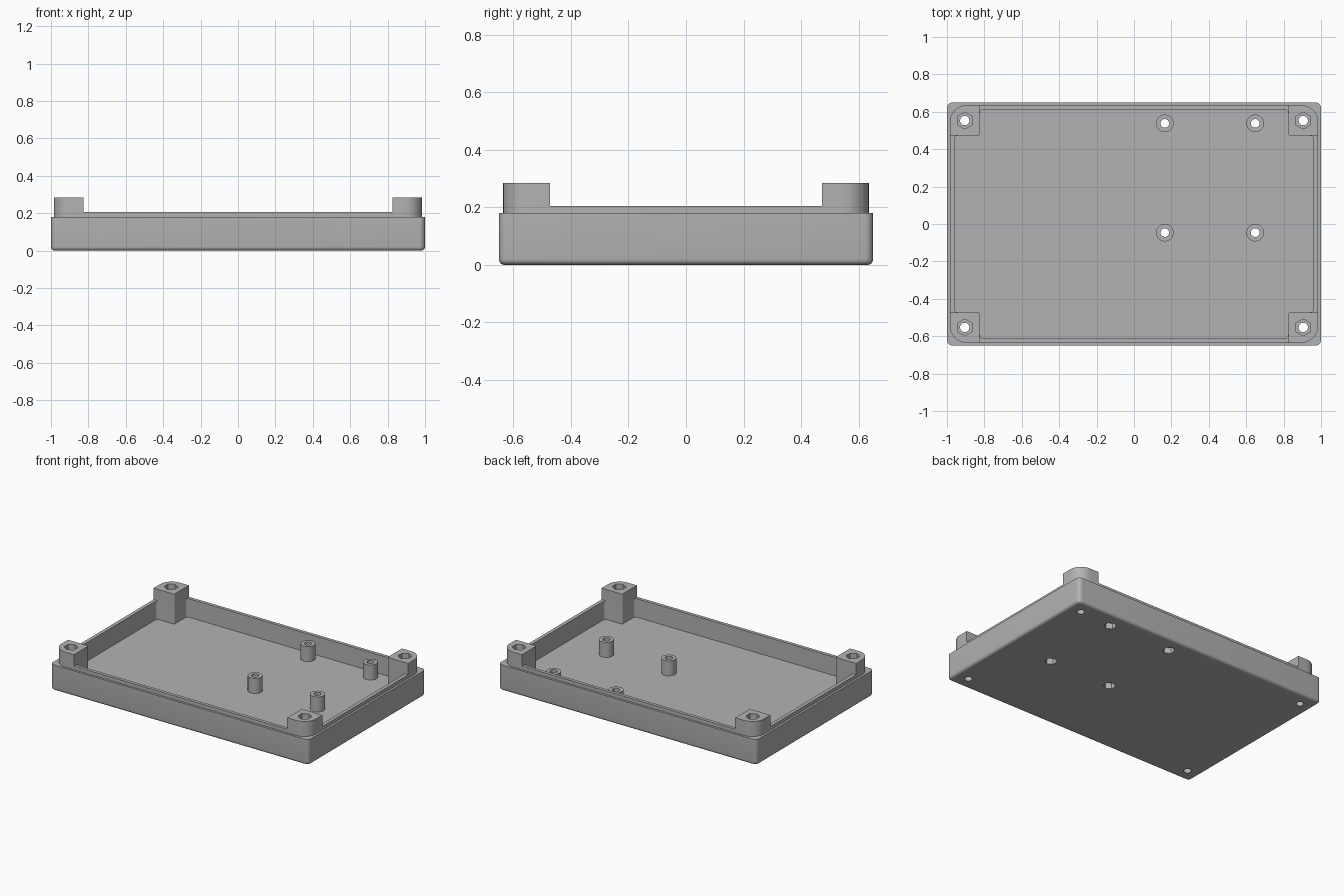
import bpy, bmesh, math
from mathutils import Vector

if "Cube" in bpy.data.objects:
    bpy.data.objects.remove(bpy.data.objects["Cube"], do_unlink=True)

grey = bpy.data.materials.new("plain grey")
grey.use_nodes = True
colour = (0.45, 0.45, 0.45, 1)
grey.diffuse_color = colour
grey.node_tree.nodes["Principled BSDF"].inputs["Base Color"].default_value = colour

FLOOR, RIM, LIP, POST = 0.075, 0.18, 0.205, 0.285
CORNERS = [(sx, sy) for sx in (-1, 1) for sy in (-1, 1)]


def rounded(points, radii, steps=8):
    """Round the right-angled corners of an outline."""
    out = []
    for i, (p, r) in enumerate(zip(points, radii)):
        p = Vector(p)
        if r == 0:
            out.append(p)
            continue
        u = (Vector(points[i - 1]) - p).normalized()
        v = (Vector(points[(i + 1) % len(points)]) - p).normalized()
        centre = p + (u + v) * r
        for k in range(steps + 1):
            t = math.pi / 2 * k / steps
            out.append(centre - (v * math.cos(t) + u * math.sin(t)) * r)
    return out


def rectangle(x, y, r):
    return rounded([(-x, -y), (x, -y), (x, y), (-x, y)], [r] * 4)


def ring(x, y, r, sides=32):
    turn = math.pi / 2
    return [Vector((x + r * math.cos(turn + math.tau * k / sides),
                    y + r * math.sin(turn + math.tau * k / sides))) for k in range(sides)]


def prism(name, outline, z0, z1, bottom_round=0):
    """Extrude an outline upward, optionally rounding its lower edge."""
    bm = bmesh.new()
    base = bm.faces.new([bm.verts.new((p.x, p.y, z0)) for p in outline])
    top = bmesh.ops.extrude_face_region(bm, geom=[base], use_keep_orig=True)["geom"]
    verts = [g for g in top if isinstance(g, bmesh.types.BMVert)]
    bmesh.ops.translate(bm, verts=verts, vec=(0, 0, z1 - z0))
    bmesh.ops.recalc_face_normals(bm, faces=bm.faces[:])
    if bottom_round:
        bmesh.ops.bevel(bm, geom=list(base.edges), offset=bottom_round,
                        segments=5, profile=0.5, affect='EDGES')
    mesh = bpy.data.meshes.new(name)
    bm.to_mesh(mesh)
    bm.free()
    obj = bpy.data.objects.new(name, mesh)
    bpy.context.collection.objects.link(obj)
    mesh.materials.append(grey)
    return obj


def combine(target, tool, operation='DIFFERENCE'):
    """Apply a boolean and discard the tool."""
    tool.hide_render = True
    mod = target.modifiers.new("shape", 'BOOLEAN')
    mod.operation, mod.object, mod.solver = operation, tool, 'EXACT'
    graph = bpy.context.evaluated_depsgraph_get()
    mesh = bpy.data.meshes.new_from_object(target.evaluated_get(graph))
    target.modifiers.clear()
    target.data = mesh
    bpy.data.objects.remove(tool, do_unlink=True)


# Tray with rounded lower edge and a narrow raised lip
tray = prism("tray", rectangle(1, 0.65, 0.03), 0, RIM, 0.02)
combine(tray, prism("lip", rectangle(0.985, 0.635, 0.09), 0.1, LIP), 'UNION')

# Cavity is a cross that leaves solid blocks in the corners
X, Y, PX, PY = 0.96, 0.612, 0.825, 0.473
cross = [(-PX, -Y), (PX, -Y), (PX, -PY), (X, -PY), (X, PY), (PX, PY),
         (PX, Y), (-PX, Y), (-PX, PY), (-X, PY), (-X, -PY), (-PX, -PY)]
radii = [0.01 if abs(x) == PX and abs(y) == PY else 0.022 for x, y in cross]
combine(tray, prism("cavity", rounded(cross, radii), FLOOR, 0.4))
parts = [tray]

# Corner posts with nut pockets and screw holes
for sx, sy in CORNERS:
    outline = [(sx * PX, sy * PY), (sx * 0.985, sy * PY),
               (sx * 0.985, sy * 0.635), (sx * PX, sy * 0.635)]
    side = ("left" if sx > 0 else "right") + ("_back" if sy > 0 else "_front")
    post = prism("corner_post_" + side, rounded(outline, [0.01, 0, 0.09, 0]), LIP, POST)
    cx, cy = sx * 0.905, sy * 0.553
    combine(post, prism("pocket", ring(cx, cy, 0.045, 6), POST - 0.05, 0.4))
    for part in (post, tray):
        combine(part, prism("hole", ring(cx, cy, 0.025), -0.1, 0.4))
    parts.append(post)

# Board standoffs with through holes and bolt head pockets underneath
for cx in (0.165, 0.648):
    for cy in (-0.046, 0.538):
        standoff = prism("standoff", ring(cx, cy, 0.047), FLOOR, RIM)
        for part in (standoff, tray):
            combine(part, prism("hole", ring(cx, cy, 0.023), -0.1, 0.4))
        combine(tray, prism("pocket", ring(cx, cy, 0.04, 6), -0.1, 0.04))
        parts.append(standoff)

# Smooth the rounded edges and keep the corners sharp
bpy.ops.object.select_all(action='DESELECT')
for part in parts:
    part.select_set(True)
bpy.context.view_layer.objects.active = tray
bpy.ops.object.shade_smooth_by_angle(angle=math.radians(30))
